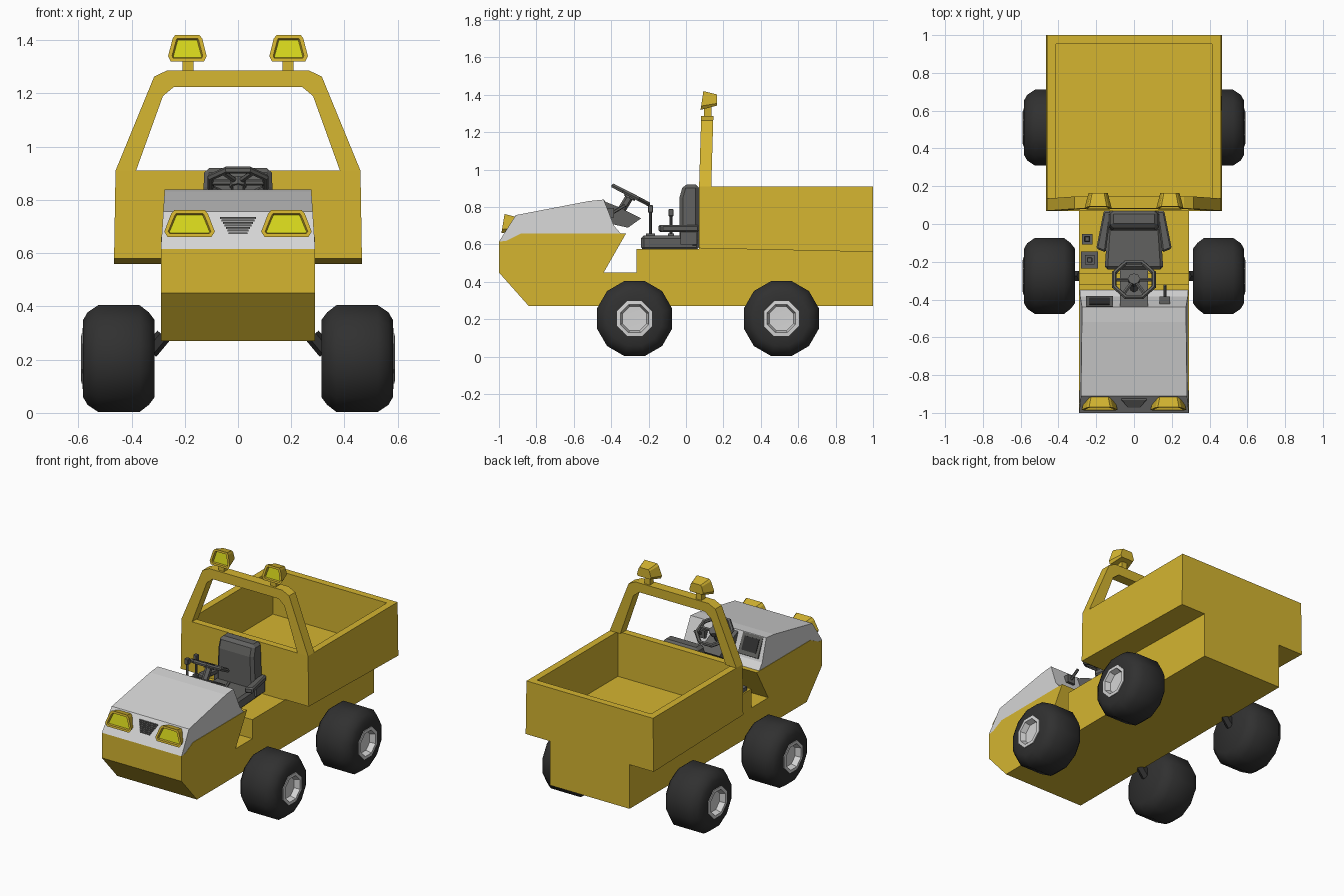
import bpy, bmesh, math
from mathutils import Vector, Matrix

if "Cube" in bpy.data.objects:
    bpy.data.objects.remove(bpy.data.objects["Cube"])


def material(name, r, g, b):
    m = bpy.data.materials.new(name)
    m.diffuse_color = (r, g, b, 1)
    m.use_nodes = True
    m.node_tree.nodes["Principled BSDF"].inputs["Base Color"].default_value = m.diffuse_color
    return m


YELLOW = material("yellow paint", 0.66, 0.46, 0.03)
WHITE = material("light grey", 0.66, 0.66, 0.66)
GREY = material("dark grey", 0.12, 0.12, 0.115)
RUBBER = material("black rubber", 0.03, 0.03, 0.03)
LENS = material("lamp lens", 0.70, 0.70, 0.012)


def finish(bm, name, mats, smooth=None, bevel=0):
    bmesh.ops.remove_doubles(bm, verts=bm.verts, dist=1e-5)
    bmesh.ops.recalc_face_normals(bm, faces=bm.faces)
    me = bpy.data.meshes.new(name)
    bm.to_mesh(me)
    bm.free()
    for m in mats:
        me.materials.append(m)
    if smooth:
        me.shade_smooth()
        me.set_sharp_from_angle(angle=math.radians(smooth))
    ob = bpy.data.objects.new(name, me)
    bpy.context.collection.objects.link(ob)
    if bevel:
        mod = ob.modifiers.new("bevel", "BEVEL")
        mod.width, mod.segments = bevel, 1
    return ob


def loft(bm, a, b):
    """Closed solid between two outlines; returns the first cap."""
    va, vb = [bm.verts.new(p) for p in a], [bm.verts.new(p) for p in b]
    cap = bm.faces.new(va)
    bm.faces.new(vb[::-1])
    for i in range(len(a)):
        j = (i + 1) % len(a)
        bm.faces.new((va[j], va[i], vb[i], vb[j]))
    return cap


def prism(name, pts, axis, lo, hi, mat, warp=None, bevel=0):
    """Outline extruded along an axis: x -> (y,z), y -> (x,z), z -> (x,y)."""
    put = {"x": lambda p, t: Vector((t, p[0], p[1])),
           "y": lambda p, t: Vector((p[0], t, p[1])),
           "z": lambda p, t: Vector((p[0], p[1], t))}[axis]
    warp = warp or (lambda v: v)
    bm = bmesh.new()
    loft(bm, [warp(put(p, lo)) for p in pts], [warp(put(p, hi)) for p in pts])
    return finish(bm, name, [mat], bevel=bevel)


def box(name, x0, x1, y0, y1, z0, z1, mat, bevel=0):
    return prism(name, [(x0, y0), (x1, y0), (x1, y1), (x0, y1)], "z", z0, z1, mat, bevel=bevel)


def rod(name, a, b, r, mat, sides=6):
    a, b = Vector(a), Vector(b)
    bm = bmesh.new()
    mtx = Matrix.Translation((a + b) / 2) @ (b - a).to_track_quat("Z", "Y").to_matrix().to_4x4()
    bmesh.ops.create_cone(bm, cap_ends=True, segments=sides, radius1=r, radius2=r,
                          depth=(b - a).length, matrix=mtx)
    return finish(bm, name, [mat])


def lathe(name, profile, side, y, z, sides, mat, smooth):
    """Profile of (x, radius) spun about the axle."""
    bm = bmesh.new()
    vs = [bm.verts.new((side * x, y, z + r)) for x, r in profile]
    es = [bm.edges.new(e) for e in zip(vs, vs[1:])]
    bmesh.ops.rotate(bm, verts=vs, cent=(0, y, z), matrix=Matrix.Rotation(math.pi / sides, 3, "X"))
    bmesh.ops.spin(bm, geom=vs + es, cent=(0, y, z), axis=(1, 0, 0),
                   angle=2 * math.pi, steps=sides, use_duplicate=False)
    return finish(bm, name, [mat], smooth=smooth)


def lamp(name, cx, z0, h, wb, wt, yb, yt, yback, zback):
    """Trapezoid lamp housing with recessed lens, narrowing to the back."""
    half = [(wb * .43, 0), (wb * .5, .2), (wt * .53, .86), (wt * .43, 1)]
    out = half + [(-x, t) for x, t in half[::-1]]
    bm = bmesh.new()
    cap = loft(bm, [(cx + x, yb + (yt - yb) * t, z0 + h * t) for x, t in out],
               [(cx + x * .7, yback, zback + h * .6 * t) for x, t in out])
    bmesh.ops.recalc_face_normals(bm, faces=bm.faces)
    bmesh.ops.inset_region(bm, faces=[cap], thickness=0.015, depth=0)
    bmesh.ops.inset_region(bm, faces=[cap], thickness=0.005, depth=-0.012)
    cap.material_index = 1
    return finish(bm, name, [YELLOW, LENS])


# Chassis with nose, footwell and seat platform
prism("chassis", [(-1, .615), (-1, .45), (-.84, .27), (1, .27), (1, .57), (.07, .585),
                  (.07, .575), (-.265, .575), (-.265, .45), (-.44, .45), (-.32, .66),
                  (-.88, .66), (-.96, .62)], "x", -.29, .29, YELLOW)

# Hood, narrowing to the top
prism("hood", [(-1, .615), (-.96, .62), (-.88, .66), (-.35, .66), (-.385, .70),
               (-.44, .84), (-.52, .832), (-.91, .757)], "x", -1, 1, WHITE,
      warp=lambda v: Vector((v.x * (.29 - .065 * (v.z - .615)), v.y, v.z)))

# Grille slats on the sloping nose
for i in range(7):
    z = .672 + i * .0095
    y = -1 + (z - .615) * .09 / .142
    w = .035 + .032 * i / 6
    box("grille_slat", -w, w, y - .006, y + .01, z, z + .0065, GREY)

# Dump bed: open box with sloping underside
bm = bmesh.new()
rim = [(-.46, .07), (.46, .07), (.46, 1), (-.46, 1)]
cap = loft(bm, [(x, y, .91) for x, y in rim],
           [(x * 1.012, y, .58 - .02 * (y - .07) / .93) for x, y in rim])
bmesh.ops.recalc_face_normals(bm, faces=bm.faces)
bmesh.ops.inset_region(bm, faces=[cap], thickness=.065)
low = bmesh.ops.extrude_discrete_faces(bm, faces=[cap])["faces"][0]
for v in low.verts:
    v.co.z = .615
finish(bm, "dump_bed", [YELLOW])

# Roll bar, leaning slightly back
arch = [(.46, .91), (.315, 1.263), (.265, 1.287)]
inner = [(.24, 1.225), (.282, 1.19), (.383, .91)]
outline = (arch + [(-x, z) for x, z in arch[::-1]]
           + [(-x, z) for x, z in inner[::-1]] + inner[::-1][::-1])
# inner run: left foot -> left top, then right top -> right foot
prism("roll_bar", outline, "y", .07, .135, YELLOW,
      warp=lambda v: Vector((v.x, v.y + .03 * (v.z - .91), v.z)))

# Lamps
for s in (-1, 1):
    box("lamp_stem", s * .188 - .02, s * .188 + .02, .095, .135, 1.27, 1.34, YELLOW)
    lamp("roof_lamp", s * .19, 1.32, .1, .145, .105, .078, .093, .165, 1.342)
    lamp("headlamp", s * .182, .66, .103, .19, .13, -.987, -.97, -.885, .68)

# Wheels
for s in (-1, 1):
    for y in (-.275, .51):
        lathe("tyre", [(.313, 0), (.313, .15), (.335, .18), (.37, .208), (.525, .208),
                       (.565, .18), (.582, .15), (.584, .095), (.55, .08), (.55, 0)],
              s, y, .204, 12, RUBBER, 50)
        lathe("wheel_rim", [(.55, .105), (.588, .102), (.59, .082), (.555, .07), (.553, 0)],
              s, y, .204, 8, WHITE, 30)
        rod("axle_stub", (s * .28, y, .29), (s * .33, y, .23), .03, RUBBER)

# Seat
prism("seat_base", [(-.155, -.24), (.155, -.24), (.135, .07), (-.135, .07)], "z",
      .57, .648, GREY, bevel=.015)
prism("seat_back", [(-.035, .58), (-.035, .85), (-.015, .92), (.07, .92), (.07, .58)], "x",
      -1, 1, GREY, warp=lambda v: Vector((v.x * (.14 - .04 * (v.z - .58)), v.y, v.z)), bevel=.018)
for s in (-1, 1):
    prism("armrest", [(s * .12, .07), (s * .16, .07), (s * .2, -.13), (s * .15, -.15)],
          "z", .668, .705, GREY, bevel=.008)
    box("armrest_post", s * .14 - .015, s * .14 + .015, -.03, .06, .6, .68, GREY)

# Steering console, column and eight-sided wheel
prism("steering_console", [(-.45, .836), (-.36, .80), (-.24, .74), (-.31, .69), (-.40, .71)],
      "x", -.075, .075, GREY)
hub = Vector((0, -.295, .865))
rod("steering_column", (0, -.36, .76), hub, .022, GREY)
normal = Vector((0, .46, .89))
tilt = normal.to_track_quat("Z", "X").to_matrix()
bm = bmesh.new()
R, r, rings = .112, .013, []
for i in range(8):
    a = 2 * math.pi * (i + .5) / 8
    rings.append([bm.verts.new(hub + tilt @ Vector((
        (R + r * math.cos(b)) * math.cos(a), (R + r * math.cos(b)) * math.sin(a), r * math.sin(b))))
        for b in (k * math.pi / 3 for k in range(6))])
for i in range(8):
    p, q = rings[i], rings[(i + 1) % 8]
    for k in range(6):
        bm.faces.new((p[k], q[k], q[(k + 1) % 6], p[(k + 1) % 6]))
finish(bm, "steering_wheel", [GREY])
for end in ((.105, 0), (-.105, 0), (.06, -.09), (-.06, -.09)):
    d = Vector((end[0], end[1] * .89, -end[1] * .46))
    rod("wheel_spoke", hub, hub + d, .011, GREY)
rod("wheel_hub", hub - normal * .02, hub + normal * .012, .032, GREY, 8)

# Instrument panel and lever on the sloping dashboard
prism("instrument_panel", [(-.445, .825), (-.437, .838), (-.38, .72), (-.395, .71)],
      "x", -.255, -.11, GREY)
prism("panel_screen", [(-.43, .82), (-.424, .823), (-.388, .744), (-.394, .741)],
      "x", -.235, -.13, RUBBER)
box("dash_lever_base", .135, .19, -.43, -.385, .745, .795, GREY)
rod("dash_lever", (.163, -.40, .765), (.163, -.325, .81), .009, GREY)

# Floor levers beside the seat
for x, y, w, zb, zt in ((-.235, -.19, .045, .6, .81), (-.248, -.08, .028, .6, .79)):
    box("lever_plate", x - w, x + w, y - w, y + w, .57, zb, GREY)
    box("lever_boot", x - w * .55, x + w * .55, y - w * .55, y + w * .55, zb, zb + .06, GREY)
    rod("lever_stick", (x, y, zb), (x, y, zt), .007, GREY)
    box("lever_knob", x - .014, x + .014, y - .014, y + .014, zt - .04, zt, GREY, bevel=.004)
